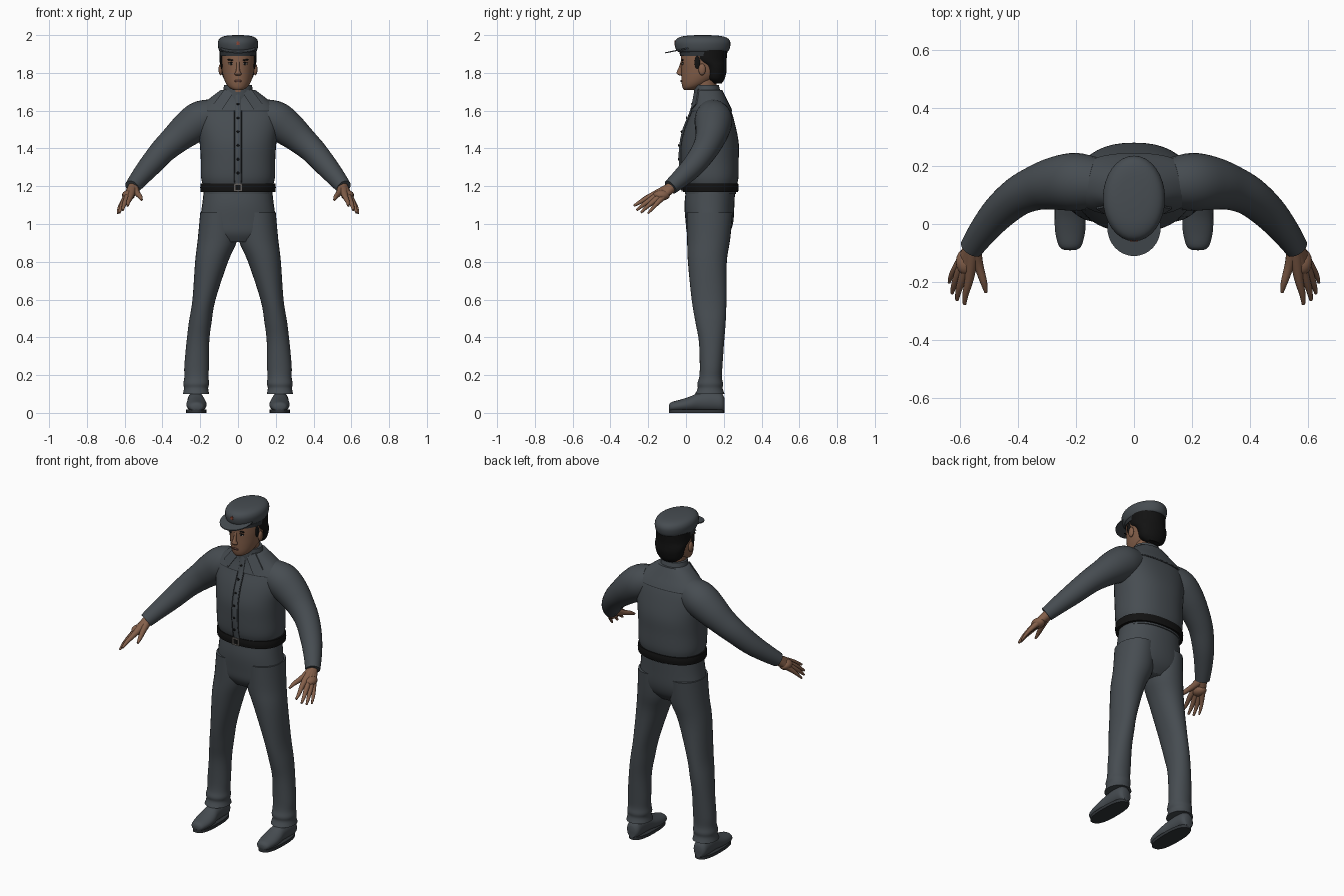
import bpy, bmesh
from math import sin, cos, pi, copysign
from mathutils import Vector, Matrix

default = bpy.data.objects.get("Cube")
if default:
    bpy.data.objects.remove(default, do_unlink=True)


def material(name, r, g, b):
    m = bpy.data.materials.new(name)
    m.use_nodes = True
    m.diffuse_color = (r, g, b, 1)
    shader = m.node_tree.nodes["Principled BSDF"]
    shader.inputs["Base Color"].default_value = (r, g, b, 1)
    shader.inputs["Roughness"].default_value = 0.8
    return m


cloth = material("slate cloth", .062, .073, .083)
seam = material("dark seam", .03, .035, .04)
skin = material("tan skin", .23, .115, .068)
lip = material("lip brown", .14, .06, .045)
black = material("black", .006, .006, .006)
white = material("eye white", .3, .27, .25)
red = material("badge red", .3, .06, .03)
metal = material("buckle grey", .12, .11, .1)

parts = []


def finish(name, bm, mat):
    bmesh.ops.recalc_face_normals(bm, faces=bm.faces[:])
    mesh = bpy.data.meshes.new(name)
    bm.to_mesh(mesh)
    bm.free()
    mesh.materials.append(mat)
    ob = bpy.data.objects.new(name, mesh)
    bpy.context.collection.objects.link(ob)
    parts.append(ob)
    return ob


def spline(keys, steps=4):
    """Smooth curve through every key (x, y, z, width, depth)."""
    out, last = [], len(keys) - 1
    for i in range(last):
        a, b, c, d = (Vector(keys[max(0, min(j, last))]) for j in range(i - 1, i + 3))
        for s in range(steps):
            t = s / steps
            out.append((b * 2 + (c - a) * t + (a * 2 - b * 5 + c * 4 - d) * t * t
                        + (b * 3 - a - c * 3 + d) * t ** 3) * .5)
    return out + [Vector(keys[last])]


def loft(name, keys, mat, axis="Z", sides=32, power=1.0, steps=4):
    """Skin oval rings; axis Z or Y fixes their plane, otherwise they follow the path."""
    rings = spline(keys, steps)
    centres = [Vector(r[:3]) for r in rings]
    bm = bmesh.new()
    rows = []
    for i, ring in enumerate(rings):
        u, v = Vector((1, 0, 0)), Vector((0, 1, 0))
        if axis == "Y":
            v = Vector((0, 0, 1))
        elif axis != "Z":
            way = centres[min(i + 1, len(rings) - 1)] - centres[max(i - 1, 0)]
            turn = way.to_track_quat("Z", "Y")
            u, v = turn @ u, turn @ v
        row = []
        for k in range(sides):
            c, s = cos(2 * pi * k / sides), sin(2 * pi * k / sides)
            row.append(bm.verts.new(centres[i]
                                    + u * ring[3] * copysign(abs(c) ** power, c)
                                    + v * ring[4] * copysign(abs(s) ** power, s)))
        rows.append(row)
    for low, high in zip(rows, rows[1:]):
        for k in range(sides):
            n = (k + 1) % sides
            bm.faces.new((low[k], low[n], high[n], high[k]))
    bm.faces.new(rows[0])
    bm.faces.new(rows[-1])
    return finish(name, bm, mat)


def tube(name, path, mat, sides=16):
    return loft(name, [(x, y, z, r, r) for x, y, z, r in path], mat, "path", sides)


def blob(name, centre, size, mat, tilt=0):
    bm = bmesh.new()
    bmesh.ops.create_uvsphere(bm, u_segments=16, v_segments=10, radius=1)
    bm.transform(Matrix.Translation(centre) @ Matrix.Rotation(tilt, 4, "Y")
                 @ Matrix.Diagonal((*size, 1)))
    return finish(name, bm, mat)


def plate(name, points, mat, depth=.006):
    """Thin plate from an outline, thickened to the front."""
    bm = bmesh.new()
    face = bm.faces.new([bm.verts.new(p) for p in points])
    extra = bmesh.ops.extrude_face_region(bm, geom=[face])["geom"]
    moved = [g for g in extra if isinstance(g, bmesh.types.BMVert)]
    bmesh.ops.translate(bm, verts=moved, vec=(0, -depth, 0))
    return finish(name, bm, mat)


def front(keys, x, z, power=1.0):
    """Front surface of an upright loft at x, z."""
    ring = min(spline(keys, 16), key=lambda r: abs(r[2] - z))
    part = min(abs(x) / ring[3], 1)
    return ring[1] - ring[4] * (1 - part ** (2 / power)) ** (power / 2)


# Jacket body and raised shoulder yoke
SOFT = .87
body = [(0, .13, 1.16, .18, .135), (0, .13, 1.2, .185, .138), (0, .128, 1.25, .196, .15),
        (0, .126, 1.34, .197, .153), (0, .127, 1.43, .203, .152), (0, .13, 1.52, .215, .132),
        (0, .135, 1.6, .21, .104), (0, .13, 1.66, .15, .08), (0, .12, 1.71, .085, .065)]
loft("jacket_body", body, cloth, power=SOFT, sides=40)
yoke = [(x, y, z, w + .006, d + .006) for x, y, z, w, d in spline(body) if z > 1.6]
loft("shoulder_yoke", yoke, cloth, power=SOFT, sides=40, steps=1)
loft("yoke_seam", [(0, .135, z, .2125, .109) for z in (1.595, 1.602)], seam, power=SOFT)
loft("stand_collar", [(0, .118, 1.66, .088, .075), (0, .112, 1.7, .08, .07),
                      (0, .108, 1.735, .074, .066)], cloth)

# Front placket and buttons
loft("placket", [(0, front(body, 0, z) - .003, z, .017, .007)
                 for z in (1.2, 1.3, 1.4, 1.5, 1.6, 1.69)], cloth)
for side in (-1, 1):
    loft("placket_seam", [(side * .019, front(body, 0, z), z, .002, .005)
                          for z in (1.22, 1.3, 1.4, 1.5, 1.6)], seam, sides=8)
for i in range(6):
    z = 1.27 + i * .073
    blob("button", (0, front(body, 0, z) - .012, z), (.007, .004, .007), black)

# Belt and square buckle
loft("belt", [(0, .13, 1.17, .198, .146), (0, .13, 1.193, .2, .149),
              (0, .13, 1.215, .198, .146)], black, power=SOFT, sides=40)
for size, mat, y in ((.022, metal, -.018), (.013, black, -.02)):
    plate("buckle", [(a * size, y, 1.193 + b * size)
                     for a, b in ((-1, -1), (1, -1), (1, 1), (-1, 1))], mat)

# Trouser seat
loft("trouser_seat", [(0, .13, 1.185, .18, .13), (0, .124, 1.1, .19, .132),
                      (0, .124, 1.01, .202, .126), (0, .118, .95, .195, .112),
                      (0, .112, .905, .13, .08)], cloth, power=.9)

# Limbs, built for both sides
for side, label in ((1, "left_"), (-1, "right_")):
    def flip(keys):
        return [(side * k[0], *k[1:]) for k in keys]

    tube(label + "sleeve", flip([(.13, .14, 1.575, .088), (.2, .145, 1.55, .1),
         (.27, .14, 1.5, .092), (.335, .125, 1.445, .078), (.4, .095, 1.385, .068),
         (.465, .04, 1.31, .06), (.52, -.025, 1.245, .05), (.56, -.082, 1.195, .041)]),
         cloth, 28)
    loft(label + "trouser_leg", flip([(.1, .125, 1.06, .1, .122), (.108, .12, .92, .105, .114),
         (.14, .113, .8, .087, .103), (.18, .122, .6, .061, .092), (.2, .13, .48, .06, .08),
         (.212, .135, .38, .06, .067), (.219, .133, .25, .065, .06),
         (.22, .13, .19, .064, .06), (.221, .128, .155, .068, .068),
         (.222, .128, .13, .064, .066), (.222, .126, .1, .07, .078)]), cloth, power=.95)
    loft(label + "shoe", flip([(.22, -.09, .028, .018, .014), (.22, -.077, .032, .038, .025),
         (.22, -.03, .038, .051, .032), (.22, .02, .046, .053, .04), (.222, .07, .057, .046, .05),
         (.224, .13, .06, .044, .054), (.224, .185, .055, .041, .05),
         (.224, .203, .045, .025, .035)]), cloth, "Y")
    loft(label + "sole", flip([(.221, .056, z, .053, .147) for z in (0, .018)]), seam, power=.8)

    # Hand: each finger runs from the wrist through its knuckle to its tip
    wrist = (.555, -.075, 1.195, .028)
    fingers = {
        "index": ((.567, -.185, 1.148, .016), (.58, -.24, 1.118, .011), (.584, -.276, 1.096, .006)),
        "middle": ((.588, -.178, 1.135, .016), (.604, -.228, 1.1, .011), (.61, -.262, 1.073, .006)),
        "ring": ((.603, -.166, 1.124, .015), (.62, -.21, 1.088, .01), (.627, -.238, 1.06, .006)),
        "little": ((.612, -.148, 1.115, .013), (.63, -.18, 1.08, .009), (.637, -.202, 1.055, .005)),
        "thumb": ((.536, -.142, 1.165, .017), (.518, -.2, 1.145, .012), (.51, -.235, 1.128, .006)),
    }
    for finger, joints in fingers.items():
        tube(label + finger + "_finger", flip([wrist, *joints]), skin, 12)
    blob(label + "palm", (side * .58, -.13, 1.152), (.034, .045, .028), skin)

    # Open collar wing lying on the chest
    wing = [(.028, 1.69), (.07, 1.715), (.13, 1.635), (.085, 1.605)]
    plate(label + "collar_wing", [(side * x, front(body, x, z, SOFT) - .008, z)
                                  for x, z in wing], cloth)

# Neck and head
loft("neck", [(0, .11, 1.64, .065, .062), (0, .1, 1.72, .06, .06), (0, .1, 1.79, .062, .065)], skin)
head = [(0, .012, 1.709, .022, .022), (0, .03, 1.722, .046, .048), (0, .052, 1.745, .064, .075),
        (0, .075, 1.78, .078, .1), (0, .087, 1.82, .086, .113), (0, .09, 1.86, .09, .117),
        (0, .09, 1.92, .09, .117)]
loft("head", head, skin)
loft("hair", [(0, .165, 1.745, .045, .025), (0, .155, 1.77, .076, .05),
              (0, .155, 1.81, .088, .06), (0, .145, 1.84, .094, .07),
              (0, .117, 1.87, .098, .098), (0, .115, 1.92, .098, .105)], black)

# Face
loft("nose", [(0, -.028, 1.785, .012, .006), (0, -.033, 1.795, .019, .015),
              (0, -.034, 1.808, .012, .014), (0, -.028, 1.83, .008, .01),
              (0, -.022, 1.86, .008, .006)], skin, sides=16)
blob("mouth", (0, front(head, 0, 1.757) - .001, 1.757), (.023, .005, .006), lip)
blob("mouth_line", (0, front(head, 0, 1.757) - .005, 1.757), (.021, .002, .0013), black)
for side, label in ((1, "left_"), (-1, "right_")):
    x = .036
    y = front(head, x, 1.848)
    blob(label + "eye", (side * x, y, 1.848), (.015, .004, .0055), white)
    blob(label + "iris", (side * x, y - .003, 1.848), (.0055, .003, .0055), black)
    blob(label + "eyelid", (side * x, y - .001, 1.854), (.017, .005, .0025), black)
    blob(label + "eyebrow", (side * x, y - .001, 1.868), (.022, .005, .004), black, side * -.1)
    blob(label + "ear", (side * .092, .085, 1.818), (.011, .019, .031), skin)
    blob(label + "sideburn", (side * .087, .06, 1.855), (.006, .015, .035), black)

# Cap, visor and badge
loft("cap_band", [(0, .09, 1.89, .096, .122), (0, .09, 1.93, .098, .126)], seam)
cap = [(0, .088, 1.908, .09, .12), (0, .088, 1.918, .1, .138), (0, .088, 1.94, .106, .146),
       (0, .088, 1.965, .106, .146), (0, .088, 1.985, .094, .13), (0, .088, 1.996, .066, .092),
       (0, .088, 2, .02, .03)]
loft("cap_crown", cap, cloth)
visor = loft("cap_visor", [(0, 0, -.003, .092, .1), (0, 0, .003, .092, .1)], cloth, steps=1)
visor.data.transform(Matrix.Translation((0, -.012, 1.926)) @ Matrix.Rotation(.2, 4, "X"))
star = []
for k in range(10):
    r = .015 if k % 2 == 0 else .006
    star.append((r * sin(k * pi / 5), -.056, 1.957 + r * cos(k * pi / 5)))
plate("cap_badge", star, red, .005)

# Smooth shading with sharp edges kept
bpy.ops.object.select_all(action="DESELECT")
for ob in parts:
    ob.select_set(True)
bpy.context.view_layer.objects.active = parts[0]
bpy.ops.object.shade_smooth_by_angle(angle=.8)
